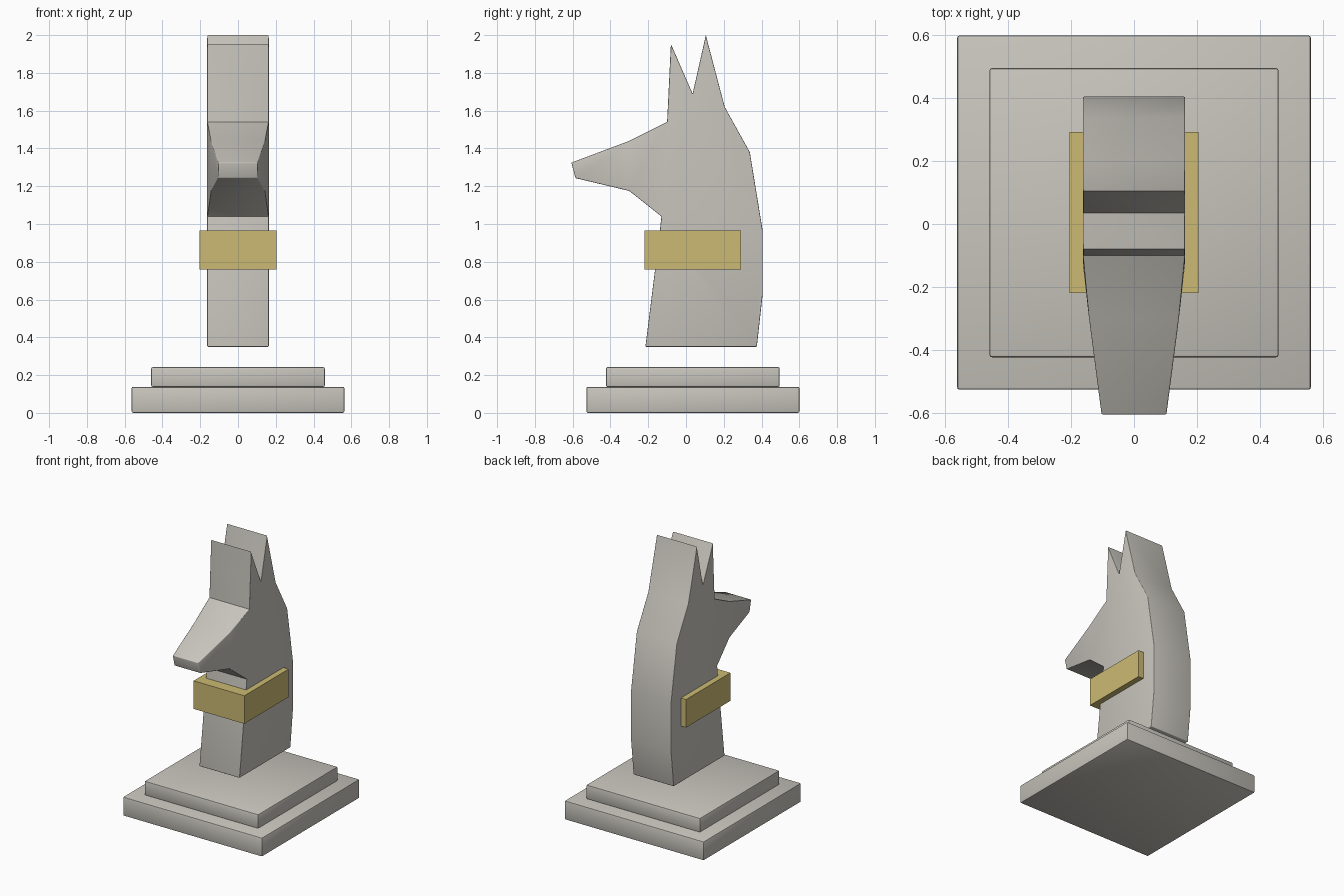
import bpy, bmesh, math

cube = bpy.data.objects.get("Cube")
if cube:
    bpy.data.objects.remove(cube)


def material(name, colour):
    mat = bpy.data.materials.new(name)
    mat.use_nodes = True
    mat.diffuse_color = (*colour, 1)
    mat.node_tree.nodes["Principled BSDF"].inputs["Base Color"].default_value = (*colour, 1)
    return mat


stone = material("pale stone", (0.58, 0.56, 0.51))
gold = material("dull gold", (0.60, 0.49, 0.17))


def finish(bm, name, mat, smooth=True):
    bmesh.ops.recalc_face_normals(bm, faces=bm.faces)
    mesh = bpy.data.meshes.new(name)
    bm.to_mesh(mesh)
    bm.free()
    mesh.materials.append(mat)
    obj = bpy.data.objects.new(name, mesh)
    bpy.context.collection.objects.link(obj)
    if smooth:
        bpy.ops.object.select_all(action="DESELECT")
        obj.select_set(True)
        bpy.context.view_layer.objects.active = obj
        bpy.ops.object.shade_smooth_by_angle(angle=math.radians(35))
    return obj


def box(name, half_x, y0, y1, z0, z1, mat, bevel=0):
    bm = bmesh.new()
    bmesh.ops.create_cube(bm, size=1)
    for v in bm.verts:
        v.co = (v.co.x * 2 * half_x,
                (y0 + y1) / 2 + v.co.y * (y1 - y0),
                (z0 + z1) / 2 + v.co.z * (z1 - z0))
    if bevel:
        bmesh.ops.bevel(bm, geom=bm.edges[:], offset=bevel, segments=2,
                        profile=0.5, affect="EDGES")
    return finish(bm, name, mat, bool(bevel))


# Stepped plinth and collar
box("plinth_lower", 0.563, -0.527, 0.6, 0, 0.138, stone, 0.008)
box("plinth_upper", 0.46, -0.424, 0.496, 0.138, 0.242, stone, 0.008)
box("collar", 0.205, -0.22, 0.292, 0.76, 0.965, gold)

# Head outline in (y, z), starting at the chest and running up the back
outline = [(-0.215, 0.35), (0.375, 0.35), (0.405, 0.62), (0.405, 0.97),
           (0.338, 1.38), (0.205, 1.62), (0.105, 2.0), (0.035, 1.69),
           (-0.08, 1.953), (-0.1, 1.54), (-0.3, 1.44), (-0.607, 1.325),
           (-0.585, 1.243), (-0.3, 1.175), (-0.13, 1.04), (-0.14, 0.95)]
nose_top, nose_bottom = 11, 12
# Side panels as outline indices: body, muzzle, snout
panels = [[*range(0, 10), 14, 15], [9, 10, 13, 14], [10, 11, 12, 13]]


def half_width(y):
    """Full width at the neck, narrowing along the snout."""
    return 0.163 if y > -0.25 else 0.163 - 0.02 - 0.13 * (-0.3 - y)


bm = bmesh.new()
sides = []
for s in (-1, 1):
    ring = []
    for i, (y, z) in enumerate(outline):
        x = 0.163 if i == 0 else half_width(y)
        ring.append(bm.verts.new((s * x, y, z)))
    sides.append(ring)
    for panel in panels:
        bm.faces.new([ring[i] for i in panel])
left, right = sides
count = len(outline)
for i in range(count):
    j = (i + 1) % count
    bm.faces.new((left[i], left[j], right[j], right[i]))

# Round the rim, the foot and the nose, leaving the ear tips sharp
rim = []
for ring in sides:
    rim += [bm.edges.get((ring[i], ring[(i + 1) % count])) for i in range(count)]
rim += [bm.edges.get((left[i], right[i])) for i in (0, 1, nose_top, nose_bottom)]
bmesh.ops.recalc_face_normals(bm, faces=bm.faces)
bmesh.ops.bevel(bm, geom=rim, offset=0.02, segments=3, profile=0.5,
                affect="EDGES", clamp_overlap=True)
finish(bm, "jackal_head", stone)
